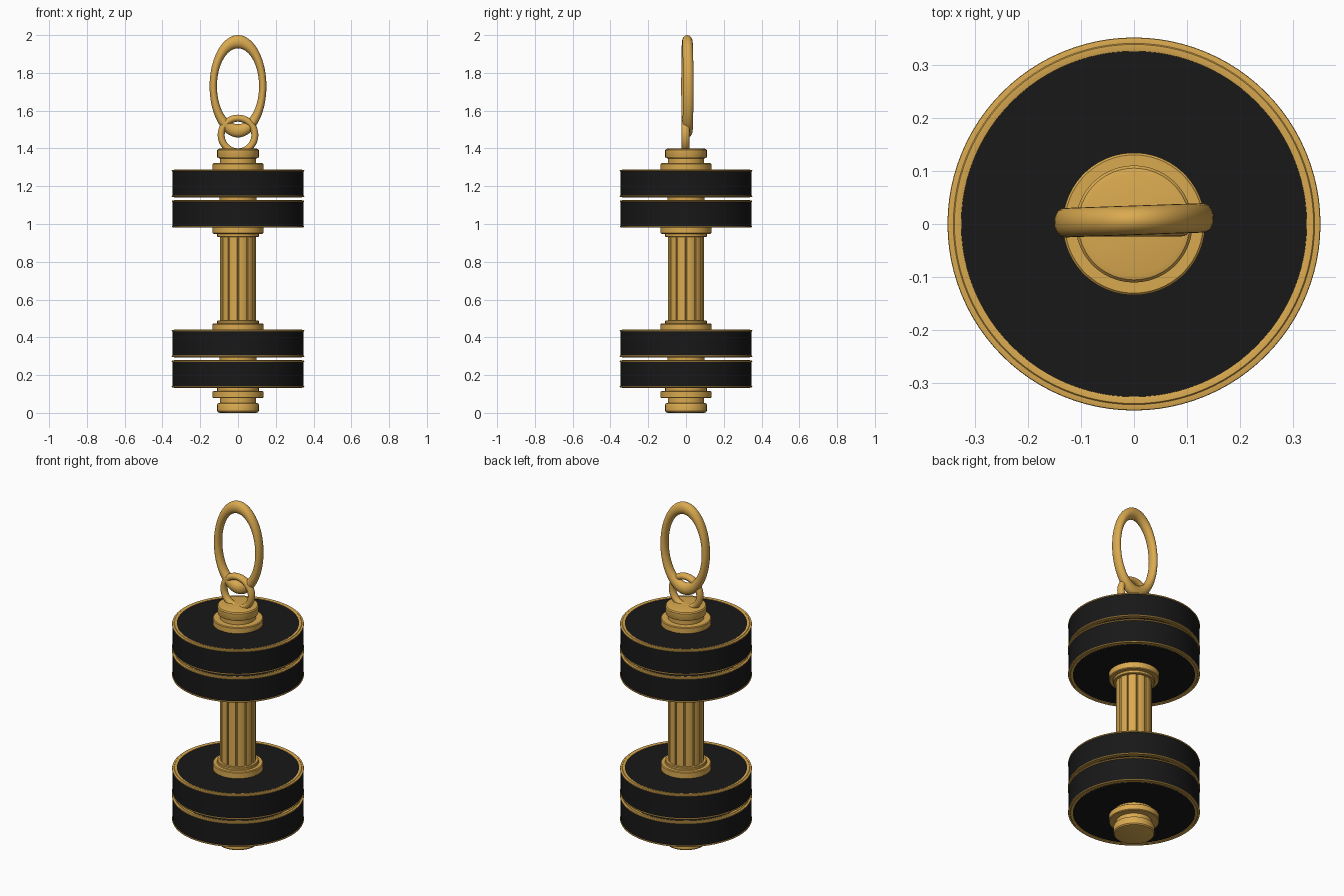
import bpy, bmesh
from math import sin, cos, pi, radians

if "Cube" in bpy.data.objects:
    bpy.data.objects.remove(bpy.data.objects["Cube"])


def material(name, color):
    m = bpy.data.materials.new(name)
    m.diffuse_color = color
    m.use_nodes = True
    m.node_tree.nodes["Principled BSDF"].inputs["Base Color"].default_value = m.diffuse_color
    return m


gold = material("gold", (0.70, 0.40, 0.08, 1))
black = material("black", (0.009, 0.009, 0.009, 1))


def finish(name, bm, mat):
    bmesh.ops.recalc_face_normals(bm, faces=bm.faces)
    mesh = bpy.data.meshes.new(name)
    bm.to_mesh(mesh)
    bm.free()
    mesh.materials.append(mat)
    ob = bpy.data.objects.new(name, mesh)
    bpy.context.collection.objects.link(ob)
    bpy.ops.object.select_all(action='DESELECT')
    ob.select_set(True)
    bpy.context.view_layer.objects.active = ob
    bpy.ops.object.shade_smooth_by_angle(angle=radians(30))
    return ob


def lathe(name, profile, mat, z=0, flip=1, closed=False, n=96):
    """Spin an (r, z) profile round the z axis; open ends are capped."""
    bm = bmesh.new()
    rings = [[bm.verts.new((r * cos(2 * pi * i / n), r * sin(2 * pi * i / n), z + flip * h))
              for i in range(n)] for r, h in profile]
    pairs = list(zip(rings, rings[1:]))
    if closed:
        pairs.append((rings[-1], rings[0]))
    else:
        bm.faces.new(rings[0])
        bm.faces.new(rings[-1])
    for a, b in pairs:
        for i in range(n):
            j = (i + 1) % n
            bm.faces.new((a[i], a[j], b[j], b[i]))
    return finish(name, bm, mat)


def ring(name, major, minor, scale, loc, turn=0):
    bpy.ops.mesh.primitive_torus_add(major_radius=major, minor_radius=minor,
                                     major_segments=80, minor_segments=24,
                                     location=loc, rotation=(pi / 2, 0, turn))
    ob = bpy.context.object
    ob.name = name
    ob.scale = scale
    ob.data.materials.append(gold)
    bpy.ops.object.shade_smooth_by_angle(angle=radians(30))


# Weight plates: black drum with gold edge rings on both faces
H = 0.0735
rim = [(0.325, -0.012), (0.325, -0.001), (0.328, 0), (0.338, 0), (0.340, -0.002),
       (0.345, -0.002), (0.350, -0.003), (0.351, -0.006), (0.350, -0.009), (0.345, -0.012)]
for k, zc in enumerate((0.206, 0.367, 1.054, 1.215)):
    lathe(f"weight_plate_{k}", [(0.326, -H + 0.004), (0.326, -H + 0.008), (0.348, -H + 0.008),
          (0.348, H - 0.008), (0.326, H - 0.008), (0.326, H - 0.004)], black, zc)
    for f, side in ((1, "upper"), (-1, "lower")):
        lathe(f"plate_rim_{side}_{k}", [(r, H + h) for r, h in rim], gold, zc, f, closed=True)

# End caps with collars, mirrored about the middle
cap = [(0.094, 0), (0.105, 0.003), (0.110, 0.009), (0.110, 0.044), (0.107, 0.050),
       (0.096, 0.053), (0.096, 0.078), (0.130, 0.078), (0.134, 0.082), (0.134, 0.112),
       (0.130, 0.115), (0.110, 0.115), (0.110, 0.150)]
lathe("end_cap_lower", cap, gold, 0)
lathe("end_cap_upper", cap, gold, 1.40, -1)

# Axle seen in the gaps between plates
lathe("axle_lower", [(0.098, 0.12), (0.098, 0.48)], gold)
lathe("axle_upper", [(0.098, 0.95), (0.098, 1.31)], gold)

# Inner collars between plates and grip
collar = [(0.134, -0.005), (0.134, 0.029), (0.130, 0.033), (0.112, 0.033),
          (0.110, 0.035), (0.110, 0.046), (0.107, 0.049), (0.090, 0.049)]
lathe("inner_collar_lower", collar, gold, 0.440)
lathe("inner_collar_upper", collar, gold, 0.981, -1)

# Grip with narrow lengthwise grooves
bm = bmesh.new()
outline = []
flutes = 12
for i in range(flutes):
    for t, r in ((0, 0.088), (0.06, 0.089), (0.10, 0.095), (0.3, 0.096),
                 (0.5, 0.096), (0.7, 0.096), (0.90, 0.095), (0.94, 0.089)):
        a = 2 * pi * (i + t) / flutes
        outline.append((r * cos(a), r * sin(a)))
low = [bm.verts.new((x, y, 0.48)) for x, y in outline]
top = [bm.verts.new((x, y, 0.94)) for x, y in outline]
bm.faces.new(low)
bm.faces.new(top)
for i in range(len(low)):
    j = (i + 1) % len(low)
    bm.faces.new((low[i], low[j], top[j], top[i]))
finish("grip", bm, gold)

# Hanging rings
ring("small_link_ring", 0.089, 0.0185, (1, 1, 1.15), (0, -0.002, 1.471))
ring("large_key_ring", 0.131, 0.0195, (1, 1.8, 1.42), (0, 0.007, 1.729), radians(2))
